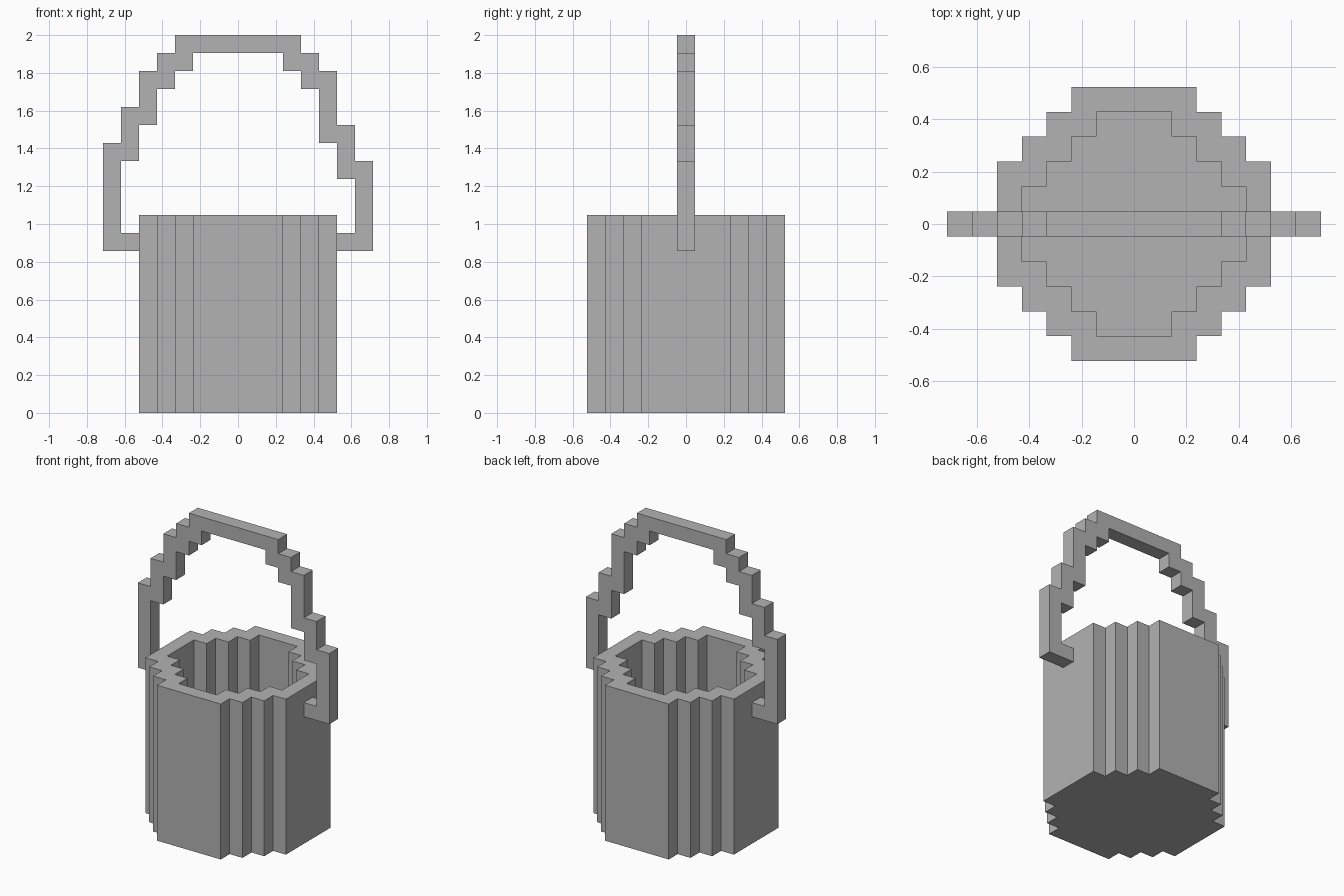
import bpy, bmesh
from mathutils import Vector

cube = bpy.data.objects.get("Cube")
if cube:
    bpy.data.objects.remove(cube, do_unlink=True)

U = 2 / 21  # one block
HALF = 0.5

grey = bpy.data.materials.new("plain grey")
grey.use_nodes = True
grey.diffuse_color = (0.448, 0.448, 0.448, 1)
grey.node_tree.nodes["Principled BSDF"].inputs["Base Color"].default_value = grey.diffuse_color


def walk(start, moves):
    """Stepped outline: moves alternate between the first and second axis."""
    point, points = list(start), [tuple(start)]
    for i, step in enumerate(moves):
        point[i % 2] += step
        points.append(tuple(point))
    return points


def finish(bm, name):
    bmesh.ops.recalc_face_normals(bm, faces=bm.faces)
    bmesh.ops.scale(bm, vec=(U, U, U), verts=bm.verts)
    mesh = bpy.data.meshes.new(name)
    bm.to_mesh(mesh)
    bm.free()
    mesh.materials.append(grey)
    obj = bpy.data.objects.new(name, mesh)
    bpy.context.collection.objects.link(obj)
    return obj


def stepped_ring(side):
    """Blocky circle outline whose flat sides are 'side' blocks long."""
    quarter = walk((side / 2, side / 2 + 3), [0, -1, 1, -1, 1, -1, 1])[1:]
    ring = []
    for turn in range(4):
        for x, y in quarter:
            for _ in range(turn):
                x, y = y, -x
            ring.append((x, y))
    return ring


# Bucket: stepped round wall, flat rim, hollow inside with a one-block floor
height, floor = 11, 1
bm = bmesh.new()
levels = [(5, 0), (5, height), (3, height), (3, floor)]
loops = [[bm.verts.new((x, y, z)) for x, y in stepped_ring(side)] for side, z in levels]
for low, high in zip(loops, loops[1:]):
    for i in range(len(low)):
        bm.faces.new((low[i - 1], low[i], high[i], high[i - 1]))
bm.faces.new(loops[0])
bm.faces.new(loops[-1])
finish(bm, "bucket")

# Handle: stepped arch with hooked feet, slightly uneven from left to right
up_outside = [-2, 6, 1, 2, 1, 2, 1, 1, 1, 1, 7]
down_outside = [-1, 1, -1, 1, -3, 1, -2, 1, -5, -2]
up_inside = [1, 1, 3, -1, 2, -1, 3, -1, 1, -1, 1, -5]
down_inside = [-1, -1, -1, -1, -2, -1, -2, -1, -4, 1]
bm = bmesh.new()
outline = walk((-5.5, 9), up_outside + down_outside + up_inside + down_inside)
side_face = bm.faces.new([bm.verts.new((x, -HALF, z)) for x, z in outline])
sweep = bmesh.ops.extrude_face_region(bm, geom=[side_face], use_keep_orig=True)
new_verts = [v for v in sweep["geom"] if isinstance(v, bmesh.types.BMVert)]
bmesh.ops.translate(bm, vec=Vector((0, 2 * HALF, 0)), verts=new_verts)
finish(bm, "handle")
